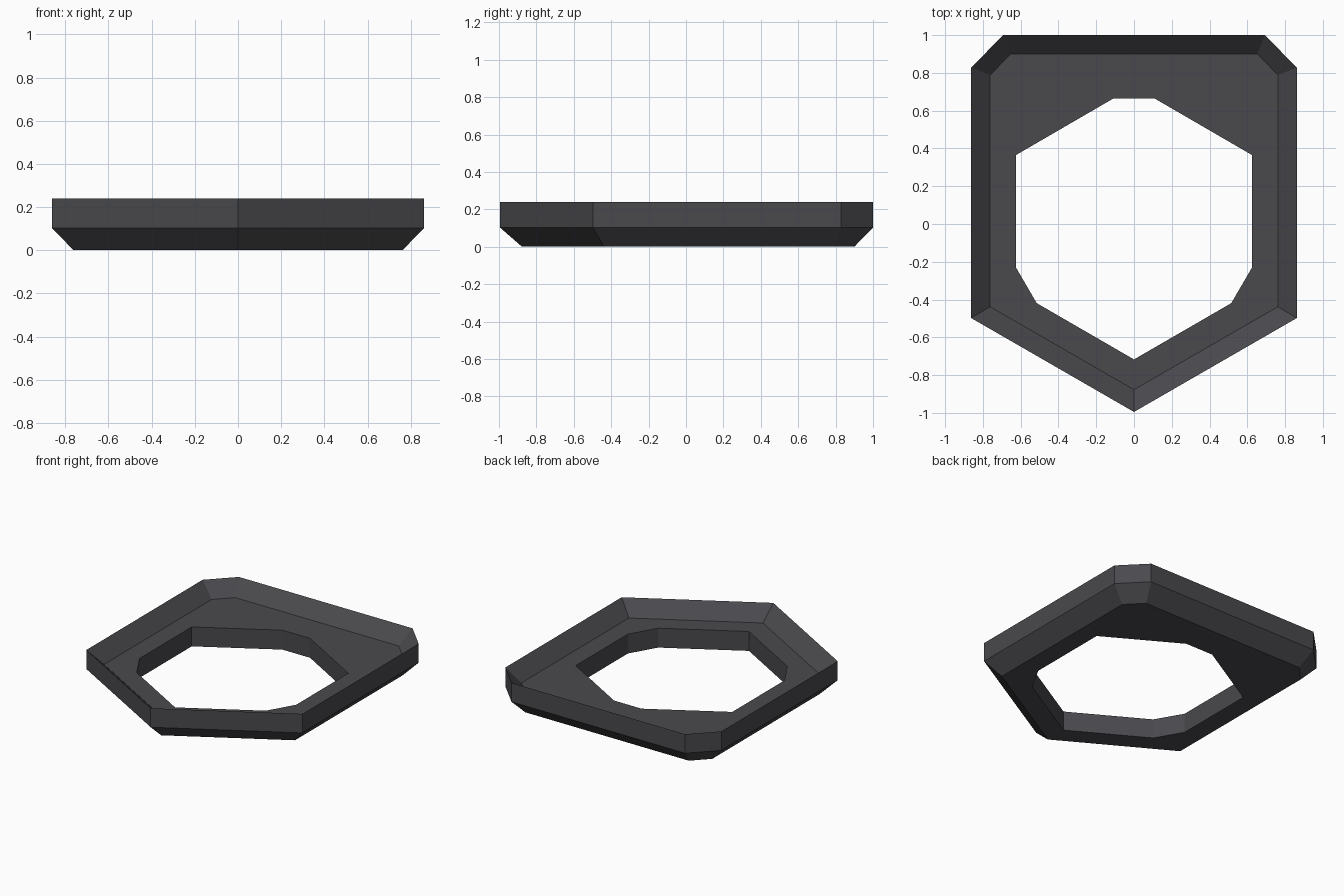
import bpy, bmesh

if "Cube" in bpy.data.objects:
    bpy.data.objects.remove(bpy.data.objects["Cube"])

# Right-hand half outlines (x, y), front tip first, running to the back
RIM = [(0, -0.995), (0.862, -0.498), (0.862, 0.828), (0.693, 1.0)]
INSET = [(0, -0.877), (0.762, -0.438), (0.762, 0.788), (0.653, 0.9)]
HOLE = [(0, -0.717), (0.515, -0.419), (0.625, -0.23), (0.625, 0.365), (0.11, 0.664)]


def mirrored(half):
    """Close a half outline across x = 0."""
    return half + [(-x, y) for x, y in reversed(half) if x > 0]


def add_ring(bm, half, z):
    """Closed loop of vertices at height z."""
    return [bm.verts.new((x, y, z)) for x, y in mirrored(half)]


def bridge(bm, a, b):
    """Quads between two loops with the same number of points."""
    n = len(a)
    for i in range(n):
        j = (i + 1) % n
        bm.faces.new((a[i], a[j], b[j], b[i]))


def fill_between(bm, outer, inner):
    """Flat face area between an outline and the opening inside it."""
    edges = []
    for ring in (outer, inner):
        for i, v in enumerate(ring):
            w = ring[(i + 1) % len(ring)]
            edges.append(bm.edges.get((v, w)) or bm.edges.new((v, w)))
    bmesh.ops.triangle_fill(bm, edges=edges, use_beauty=True)


dark_grey = bpy.data.materials.new("dark_grey")
dark_grey.diffuse_color = (0.068, 0.067, 0.075, 1)
dark_grey.use_nodes = True
dark_grey.node_tree.nodes["Principled BSDF"].inputs["Base Color"].default_value = dark_grey.diffuse_color

bm = bmesh.new()
# Outer shell: bottom chamfer, upright wall, slope down into the recess
base = add_ring(bm, INSET, 0.0)
wall_low = add_ring(bm, RIM, 0.103)
wall_top = add_ring(bm, RIM, 0.24)
floor = add_ring(bm, INSET, 0.14)
bridge(bm, base, wall_low)
bridge(bm, wall_low, wall_top)
bridge(bm, wall_top, floor)
# Opening through the plate
hole_low = add_ring(bm, HOLE, 0.0)
hole_top = add_ring(bm, HOLE, 0.14)
bridge(bm, hole_low, hole_top)
# Underside and recessed floor
fill_between(bm, base, hole_low)
fill_between(bm, floor, hole_top)
bmesh.ops.recalc_face_normals(bm, faces=bm.faces)

mesh = bpy.data.meshes.new("bezel_frame")
bm.to_mesh(mesh)
bm.free()
mesh.materials.append(dark_grey)
bpy.context.collection.objects.link(bpy.data.objects.new("bezel_frame", mesh))
